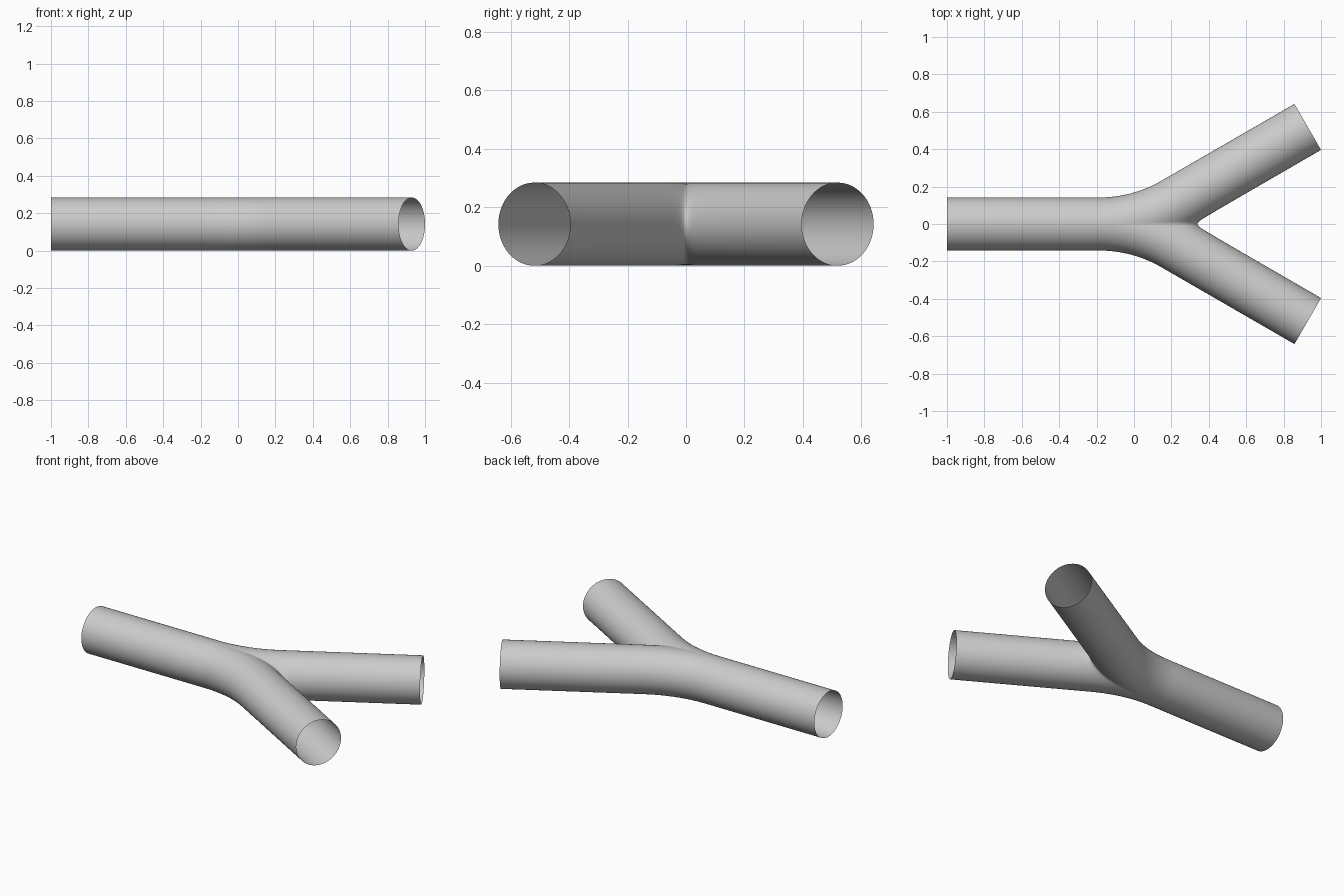
import bpy, bmesh
from math import sin, cos, tan, pi, radians, sqrt

cube = bpy.data.objects.get("Cube")
if cube:
    bpy.data.objects.remove(cube, do_unlink=True)

RADIUS = 0.142          # pipe radius
BEND = 0.8              # radius of the bend on the pipe axis
ANGLE = radians(30)     # branch angle from the trunk
FORK_X = 0.03           # where the straight axes meet
CROTCH = 0.0145         # rounding between the branches
LEVELS, STEPS = 20, 36

tangent = BEND * tan(ANGLE / 2)
bend_x = FORK_X - tangent
bend_len = BEND * ANGLE
end_x = 1 - RADIUS * sin(ANGLE)
total = bend_len + (end_x - FORK_X) / cos(ANGLE) - tangent


def offset_point(s, d):
    """Point at distance d beside the axis, s along it from the bend start."""
    a = min(max(s / BEND, 0), ANGLE)
    run = s - a * BEND
    x = bend_x + BEND * sin(a) + run * cos(a)
    y = BEND * (1 - cos(a)) + run * sin(a)
    return x - d * sin(a), y + d * cos(a)


def crotch_start(width, soft):
    """Distance along the axis where the inner wall leaves the middle plane."""
    lo, hi = 0.0, total
    for _ in range(50):
        mid = (lo + hi) / 2
        if offset_point(mid, -width)[1] > soft:
            hi = mid
        else:
            lo = mid
    return hi


def add_sheet(bm, rows, flip):
    grid = [[bm.verts.new(p) for p in row] for row in rows]
    for low, high in zip(grid, grid[1:]):
        for i in range(len(low) - 1):
            quad = [low[i], low[i + 1], high[i + 1], high[i]]
            bm.faces.new(quad[::-1] if flip else quad)


# Quarter of the fork: outer wall of trunk and branch, inner wall of branch
steps = [(i / STEPS) ** 2 for i in range(STEPS + 1)]
trunk = [(-1 - bend_x) * (1 - i / 8) for i in range(8)]
outer, inner = [], []
for j in range(LEVELS + 1):
    a = pi / 2 * j / LEVELS
    w, z = RADIUS * cos(a), RADIUS * sin(a)
    outer.append([(*offset_point(s, w), z)
                  for s in trunk + [t * total for t in steps]])
    soft = CROTCH * cos(a)
    start = crotch_start(w, soft)
    row = []
    for t in steps:
        x, y = offset_point(start + t * (total - start), -w)
        row.append((x, sqrt(max(y * y - soft * soft, 0)), z))
    inner.append(row)

bm = bmesh.new()
add_sheet(bm, outer, True)
add_sheet(bm, inner, False)
bmesh.ops.remove_doubles(bm, verts=bm.verts, dist=0.00005)
mesh = bpy.data.meshes.new("forked_pipe")
bm.to_mesh(mesh)
bm.free()

pipe = bpy.data.objects.new("forked_pipe", mesh)
bpy.context.collection.objects.link(pipe)
pipe.location.z = RADIUS

# Mirror to the other branch and the lower half
mirror = pipe.modifiers.new("Mirror", 'MIRROR')
mirror.use_axis = (False, True, True)
mirror.merge_threshold = 0.0001
mesh.polygons.foreach_set("use_smooth", [True] * len(mesh.polygons))

# Plain grey
grey = bpy.data.materials.new("light_grey")
grey.use_nodes = True
color = (0.6, 0.6, 0.6, 1)
grey.diffuse_color = color
grey.node_tree.nodes["Principled BSDF"].inputs["Base Color"].default_value = color
mesh.materials.append(grey)
